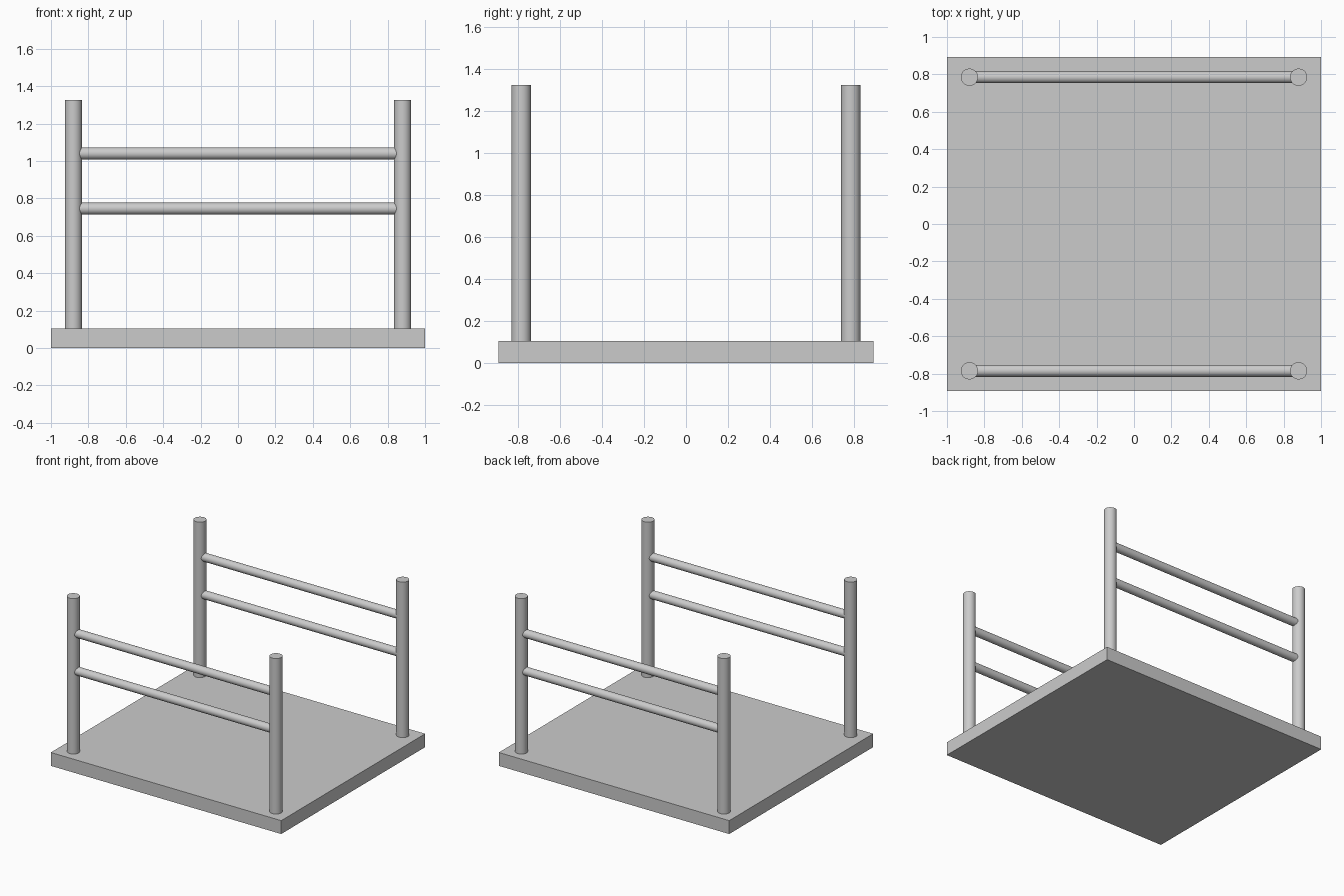
import bpy
from math import pi, radians

if "Cube" in bpy.data.objects:
    bpy.data.objects.remove(bpy.data.objects["Cube"])

PX, PY = 0.88, 0.785      # post centre offsets
BASE_H, TOP = 0.105, 1.325


def rod(name, radius, length, location, rotation=(0, 0, 0)):
    bpy.ops.mesh.primitive_cylinder_add(vertices=48, radius=radius, depth=length,
                                        location=location, rotation=rotation)
    bpy.context.object.name = name
    bpy.ops.object.shade_smooth_by_angle(angle=radians(30))


# Flat base slab
bpy.ops.mesh.primitive_cube_add(size=1, location=(0, 0, BASE_H / 2))
base = bpy.context.object
base.name = "base"
base.scale = (2, 1.785, BASE_H)
bpy.ops.object.transform_apply(location=False, rotation=False, scale=True)

for side, y in (("front", -PY), ("back", PY)):
    # Corner posts standing on the base
    for hand, x in (("left", -PX), ("right", PX)):
        rod(f"{side}_{hand}_post", 0.046, TOP - BASE_H, (x, y, (TOP + BASE_H) / 2))
    # Horizontal rails running into the posts
    for level, z in (("lower", 0.745), ("upper", 1.04)):
        rod(f"{side}_{level}_rail", 0.032, 2 * PX, (0, y, z), (0, pi / 2, 0))
